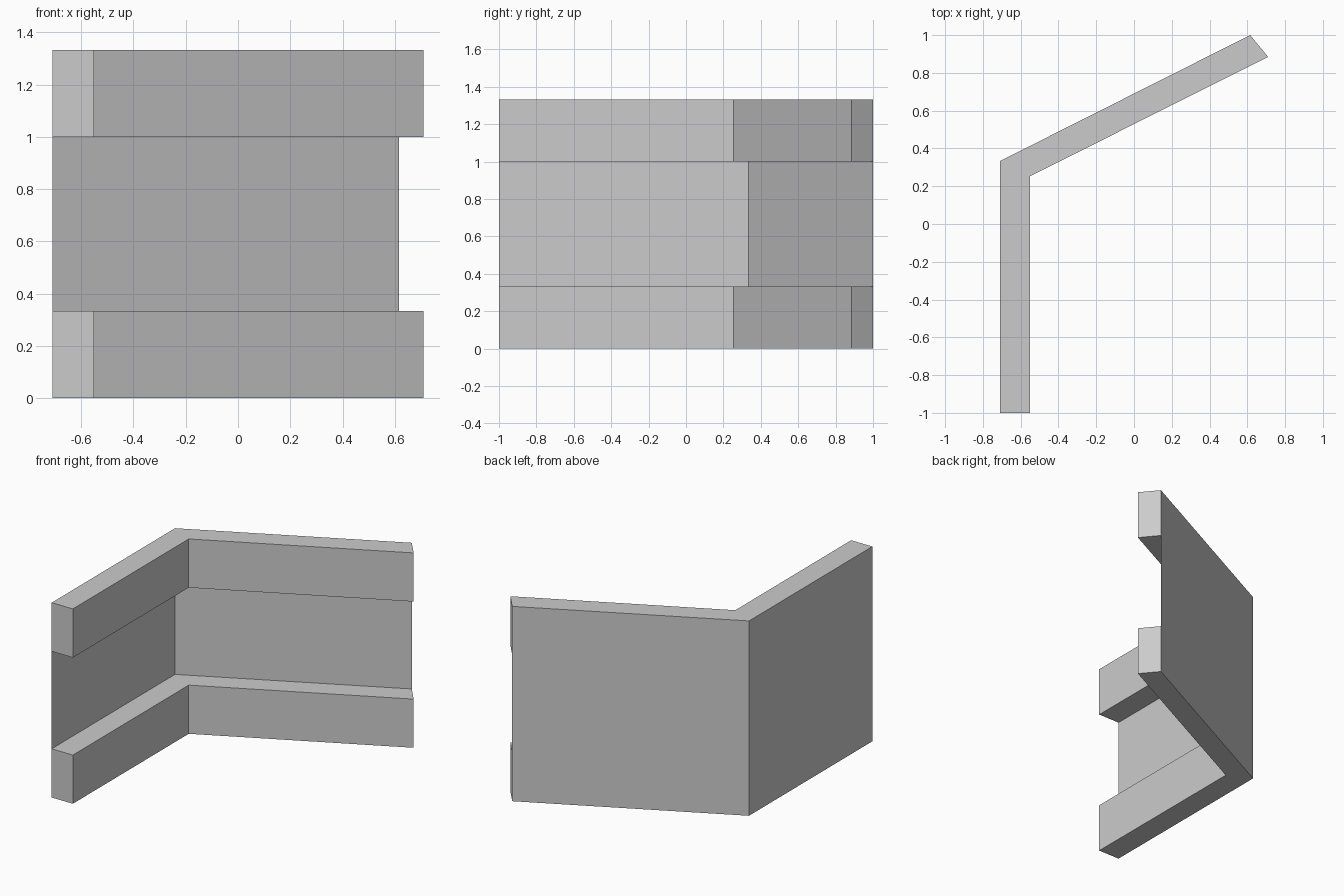
import bpy

if "Cube" in bpy.data.objects:
    bpy.data.objects.remove(bpy.data.objects["Cube"])

# Plan path of the bent wall: outer line and inner (rail face) line
OUTER = [(-0.71, -1.0), (-0.71, 0.333), (0.615, 1.0)]
INNER = [(-0.55, -1.0), (-0.55, 0.253), (0.71, 0.885)]
HEIGHT, RAIL = 1.333, 0.333


def sweep(name, profile, capped):
    """Sweep an open profile of (path, z) points along the bent wall."""
    n = len(profile)
    verts = [(*path[k], z) for k in range(len(OUTER)) for path, z in profile]
    faces = []
    for k in range(len(OUTER) - 1):
        for j in range(n - 1):
            a, b = k * n + j, (k + 1) * n + j
            faces.append((a, b, b + 1, a + 1))
    if capped:
        faces.append(tuple(range(n)))
        faces.append(tuple(reversed(range(len(verts) - n, len(verts)))))
    mesh = bpy.data.meshes.new(name)
    mesh.from_pydata(verts, [], faces)
    mesh.update()
    obj = bpy.data.objects.new(name, mesh)
    bpy.context.collection.objects.link(obj)
    return obj


# Thin full-height back panel
sweep("back_panel", [(OUTER, HEIGHT), (OUTER, 0.0)], False)

# Lower and upper rails, closed at the back by the panel
for name, z in (("lower_rail", 0.0), ("upper_rail", HEIGHT - RAIL)):
    sweep(name, [(OUTER, z), (INNER, z), (INNER, z + RAIL), (OUTER, z + RAIL)], True)
